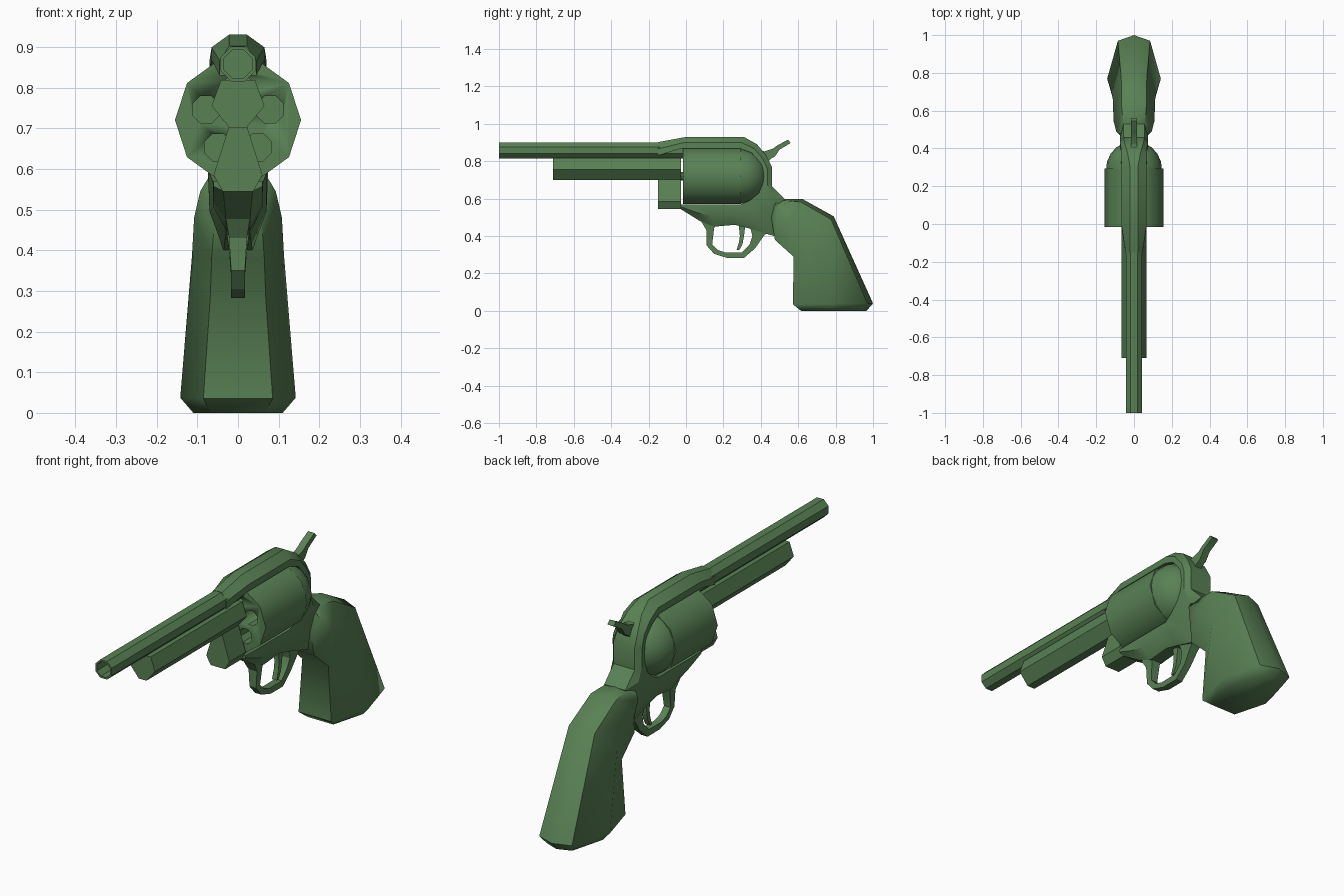
import bpy, bmesh, math
from mathutils import Vector

if "Cube" in bpy.data.objects:
    bpy.data.objects.remove(bpy.data.objects["Cube"])


def loft(name, rings, angle=30):
    """Skin a list of equal-length point rings and cap both ends."""
    bm = bmesh.new()
    vs = [[bm.verts.new(p) for p in r] for r in rings]
    n = len(rings[0])
    for a, b in zip(vs, vs[1:]):
        for i in range(n):
            j = (i + 1) % n
            bm.faces.new((a[i], a[j], b[j], b[i]))
    bm.faces.new(vs[0])
    bm.faces.new(vs[-1])
    bmesh.ops.recalc_face_normals(bm, faces=bm.faces)
    me = bpy.data.meshes.new(name)
    bm.to_mesh(me)
    bm.free()
    ob = bpy.data.objects.new(name, me)
    bpy.context.collection.objects.link(ob)
    ob.data.materials.append(green)
    select(ob)
    bpy.ops.object.shade_smooth_by_angle(angle=math.radians(angle))
    return ob


def select(ob):
    bpy.ops.object.select_all(action='DESELECT')
    ob.select_set(True)
    bpy.context.view_layer.objects.active = ob


def lathe(name, profile, z, sides, phase=0.0, x=0.0, angle=40):
    """Rings of (y, radius) around an axis parallel to y."""
    step = 2 * math.pi / sides
    return loft(name, [[(x + r * math.cos((i + phase) * step), y,
                         z + r * math.sin((i + phase) * step))
                        for i in range(sides)] for y, r in profile], angle)


def prism(name, half, y0, y1):
    """Mirror a half section of (x, z) and extrude it along y."""
    sec = half + [(-x, z) for x, z in reversed(half)]
    return loft(name, [[(x, y, z) for x, z in sec] for y in (y0, y1)])


def strap(name, stations, angle=30):
    """Band between an outer and inner side-view edge: oy, oz, ow, iy, iz, iw."""
    rings = []
    for oy, oz, ow, iy, iz, iw in stations:
        my, mz = (oy + iy) / 2, (oz + iz) / 2
        half = [(ow, oy, oz), (iw, my, mz), (iw, iy, iz)]
        rings.append(half + [(-x, y, z) for x, y, z in reversed(half)])
    return loft(name, rings, angle)


green = bpy.data.materials.new("green")
green.diffuse_color = (0.10, 0.22, 0.09, 1)
green.use_nodes = True
green.node_tree.nodes["Principled BSDF"].inputs["Base Color"].default_value = green.diffuse_color

# Octagonal barrel with an open bore, and the housing under it
lathe("barrel", [(0, .046), (-1, .046), (-1, .037), (-.85, .037)], .858, 8, .5)
prism("ejector_housing", [(.042, .818), (.065, .755), (.02, .70)], -.71, -.028)
prism("frame_front", [(.022, .705), (.06, .585), (.038, .545)], -.15, -.028)
lathe("cylinder_pin", [(-.05, .022), (.05, .022)], .72, 8)

# Five-shot ten-sided cylinder with drilled chambers
cyl = lathe("cylinder", [(-.015, .155), (.295, .155)], .72, 10)
for k in range(5):
    a = math.radians(90 + 72 * k)
    cut = lathe("chamber_cutter", [(-.1, .036), (.2, .036)],
                .72 + .083 * math.sin(a), 8, .5, .083 * math.cos(a))
    cut.hide_render = True
    mod = cyl.modifiers.new("chamber", 'BOOLEAN')
    mod.operation = 'DIFFERENCE'
    mod.solver = 'EXACT'
    mod.object = cut
    select(cyl)
    bpy.ops.object.modifier_apply(modifier=mod.name)
    bpy.data.objects.remove(cut)

# Rounded recoil shield behind the cylinder
lathe("recoil_shield", [(.29, .147), (.33, .143), (.37, .125),
                        (.405, .095), (.43, .05)], .72, 20)

# Frame: top strap, rear and lower strap around the cylinder window
strap("frame", [
    (-.15, .902, .022, -.15, .83, .045),
    (0, .93, .022, -.028, .868, .065),
    (.31, .93, .022, .29, .868, .065),
    (.38, .89, .035, .35, .845, .07),
    (.43, .83, .05, .39, .80, .07),
    (.46, .77, .055, .41, .75, .075),
    (.46, .665, .055, .41, .68, .075),
    (.53, .595, .055, .39, .63, .075),
    (.47, .40, .035, .34, .59, .07),
    (.34, .44, .03, .29, .568, .062),
    (.26, .46, .03, .22, .568, .062),
    (.15, .45, .03, .12, .568, .062),
    (.075, .48, .03, .05, .568, .062),
    (-.03, .545, .036, -.03, .57, .06)])

# Trigger guard, trigger and hammer
g, t, h = .017, .012, .017
strap("trigger_guard", [
    (.08, .48, .03, .17, .48, .03),
    (.11, .43, .022, .15, .44, .022),
    (.11, .35, g, .14, .355, g),
    (.15, .305, g, .17, .325, g),
    (.22, .283, g, .21, .312, g),
    (.31, .283, g, .30, .313, g),
    (.37, .335, g, .34, .355, g),
    (.415, .40, .022, .355, .40, .022),
    (.45, .43, .03, .34, .46, .03)])
strap("trigger", [
    (.28, .48, t, .32, .48, t), (.288, .40, t, .31, .40, t),
    (.283, .365, t, .303, .36, t), (.27, .325, t, .285, .325, t)])
strap("hammer", [
    (.39, .86, h, .42, .78, h), (.42, .853, h, .455, .815, h),
    (.465, .868, h, .475, .825, h), (.49, .886, h, .50, .862, h),
    (.545, .915, h, .56, .898, h)])

# Grip: faceted sections running from a front point to a back point
sections = [((.615, 0), (.965, 0), .11), ((.572, .035), (1.0, .04), .142),
            ((.575, .29), (.79, .505), .113), ((.475, .38), (.625, .597), .108),
            ((.455, .50), (.525, .597), .093), ((.465, .565), (.495, .587), .075)]
shape = [(.6, 0), (1, .46), (.6, .93), (0, 1), (-.6, .93), (-1, .46), (-.6, 0)]
rings = []
for f, b, w in sections:
    f, b = Vector(f), Vector(b)
    rings.append([(s * w, *f.lerp(b, u)) for s, u in shape])
loft("grip", rings, 50)
